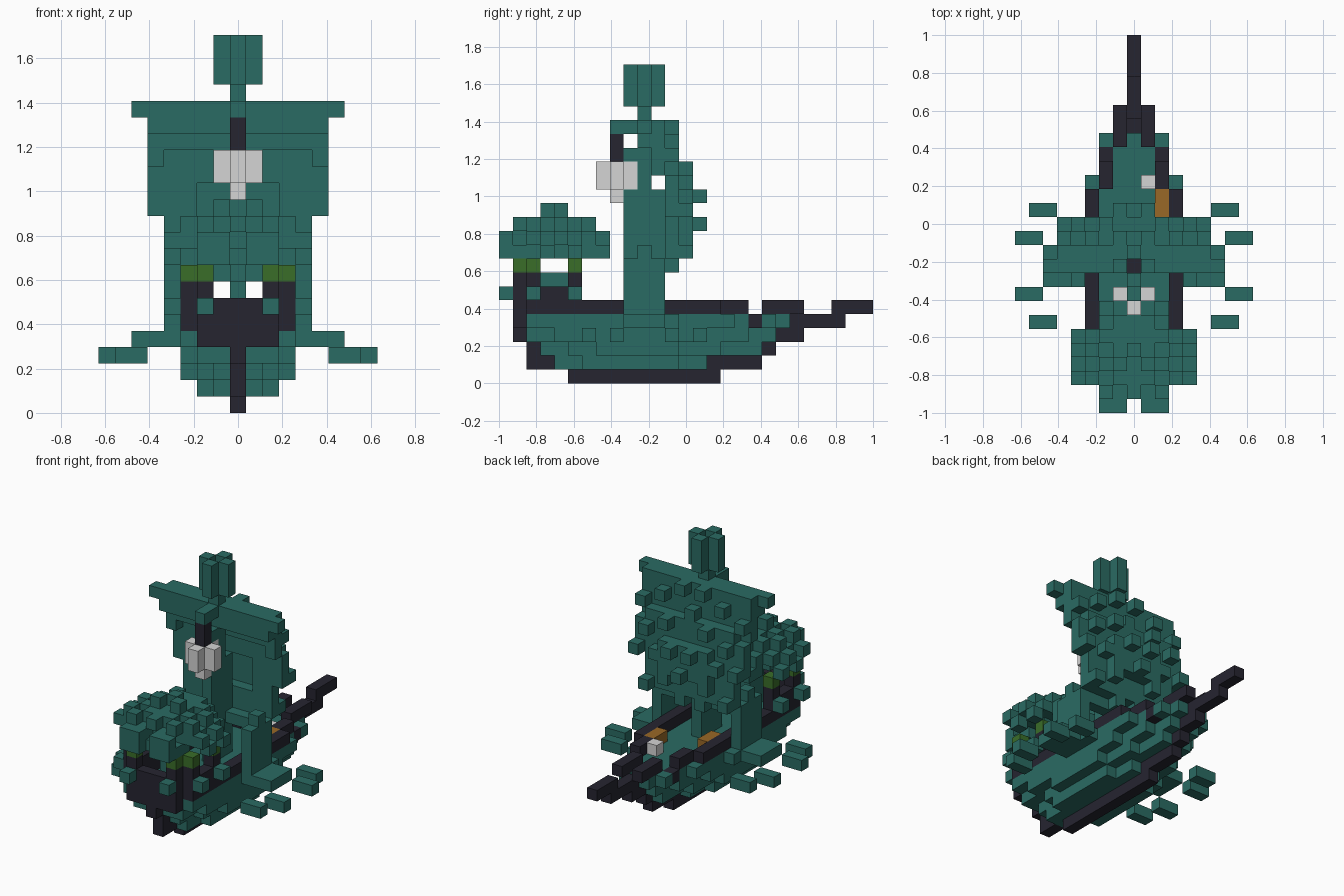
import bpy, bmesh
from mathutils import Vector

old = bpy.data.objects.get("Cube")
if old:
    bpy.data.objects.remove(old, do_unlink=True)

U = 2 / 27  # block size


def material(name, rgb):
    m = bpy.data.materials.new(name)
    m.use_nodes = True
    m.diffuse_color = (*rgb, 1)
    bsdf = m.node_tree.nodes["Principled BSDF"]
    bsdf.inputs["Base Color"].default_value = (*rgb, 1)
    bsdf.inputs["Roughness"].default_value = 0.9
    return m


green = material("sea green", (0.023, 0.147, 0.125))
dark = material("dark wood", (0.019, 0.018, 0.03))
white = material("pale grey", (0.66, 0.66, 0.66))
olive = material("olive", (0.042, 0.155, 0.022))
orange = material("amber", (0.32, 0.14, 0.02))


def box(cells, xs, ys, zs, mirror=False):
    """Fill an inclusive block range; x counts from the centre line."""
    for i in range(xs[0], xs[1] + 1):
        for j in range(ys[0], ys[1] + 1):
            for k in range(zs[0], zs[1] + 1):
                cells.add((i, j, k))
                if mirror:
                    cells.add((-i, j, k))


def build(name, cells, mat):
    """Turn a set of blocks into one mesh of its exposed faces."""
    bm = bmesh.new()
    for c in sorted(cells):
        mid = Vector((c[0] * U, (c[1] + 0.5) * U - 1, (c[2] + 0.5) * U))
        for axis in range(3):
            for s in (-1, 1):
                n = list(c)
                n[axis] += s
                if tuple(n) in cells:
                    continue
                corners = []
                for a, b in ((-1, -1), (1, -1), (1, 1), (-1, 1)):
                    v = Vector((0, 0, 0))
                    v[axis] = s
                    v[(axis + 1) % 3] = a * s
                    v[(axis + 2) % 3] = b
                    corners.append(bm.verts.new(mid + v * U / 2))
                bm.faces.new(corners)
    bmesh.ops.remove_doubles(bm, verts=bm.verts, dist=U / 100)
    me = bpy.data.meshes.new(name)
    bm.to_mesh(me)
    bm.free()
    me.materials.append(mat)
    bpy.context.collection.objects.link(bpy.data.objects.new(name, me))


# Hull: per level, runs of (first row, last row, half width)
hull = set()
levels = {
    1: ((4, 5, 1), (6, 12, 2), (13, 14, 1)),
    2: ((3, 4, 1), (5, 6, 2), (7, 12, 3), (13, 15, 2), (16, 18, 1)),
    3: ((2, 3, 2), (4, 14, 3), (15, 17, 2), (18, 19, 1)),
    4: ((2, 8, 3), (9, 12, 4), (13, 16, 3), (17, 17, 2), (18, 18, 1),
        (19, 19, 2)),
}
for k, runs in levels.items():
    for a, b, w in runs:
        box(hull, (-w, w), (a, b), (k, k))
box(hull, (1, 1), (20, 20), (4, 4), True)
build("hull", hull, green)

# Keel, stem and bowsprit rise in steps along the centre line
keel = set()
for a, b, k in ((5, 15, 0), (2, 3, 1), (15, 18, 1), (2, 2, 2), (19, 19, 2),
                (1, 1, 3), (20, 21, 3), (21, 24, 4), (24, 26, 5)):
    box(keel, (0, 0), (a, b), (k, k))
build("keel_and_bowsprit", keel, dark)

# Rails and stern wall
rail = set()
for i, a, b, k in ((3, 2, 15, 5), (3, 2, 4, 6), (2, 16, 17, 5),
                   (2, 18, 18, 4), (1, 19, 21, 5)):
    box(rail, (i, i), (a, b), (k, k), True)
box(rail, (-2, 2), (1, 1), (4, 5))
box(rail, (-1, 1), (1, 1), (6, 6))
build("rails_and_stern_wall", rail, dark)

# Oars and side platforms
oars = set()
for i, j in ((6, 14), (7, 12), (7, 8), (6, 6)):
    box(oars, (i, i + 1), (j, j), (3, 3), True)
build("oars", oars, green)
platforms = set()
box(platforms, (5, 6), (9, 11), (4, 4), True)
build("side_platforms", platforms, green)

# Canopy posts with coloured caps
posts, caps = set(), set()
for i, j in ((2, 1), (3, 2), (3, 5)):
    box(posts, (i, i), (j, j), (5, 7), True)
    box(caps, (i, i), (j, j), (8, 8), True)
build("canopy_posts", posts, dark)
build("post_caps", caps, olive)

# Small stern fittings and helm
fittings = set()
for i, j in ((2, 0), (4, 2), (4, 5)):
    box(fittings, (i, i), (j, j), (6, 6), True)
box(fittings, (0, 0), (3, 4), (5, 7))
build("stern_fittings", fittings, green)

# Leafy canopy, domed, with notched edges
canopy = set()
box(canopy, (-2, 2), (1, 7), (9, 10))
box(canopy, (-4, 4), (2, 5), (9, 10))
box(canopy, (1, 2), (0, 0), (9, 10), True)
box(canopy, (-2, 2), (1, 6), (11, 11))
box(canopy, (-3, 3), (2, 5), (11, 11))
box(canopy, (-1, 1), (3, 4), (12, 12))
for i, j, k in sorted(canopy):
    rim = abs(i) == 4 or j in (1, 7) or k == 12 or (k == 11 and abs(i) > 1)
    if rim and (i + j + k) % 2:
        canopy.discard((i, j, k))
    if k == 9 and (i % 2 or j % 2) and abs(i) < 4 and 1 < j < 6:
        canopy.discard((i, j, k))
build("canopy", canopy, green)

# Mast with a deep lower trunk, yard and lookout nest
mast = set()
box(mast, (0, 0), (10, 10), (5, 19))
box(mast, (0, 0), (9, 11), (5, 13))
box(mast, (-6, 6), (10, 10), (18, 18))
box(mast, (0, 0), (8, 9), (18, 18))
box(mast, (0, 0), (9, 9), (16, 16))
build("mast_and_yard", mast, green)
nest = set()
box(nest, (1, 1), (10, 10), (20, 22), True)
for j in (9, 11):
    box(nest, (0, 0), (j, j), (20, 22))
build("lookout_nest", nest, green)
build("nest_floor", {(0, 10, 20)}, dark)

# Billowing sail, deepest low in the middle, dotted with raised blocks
sail = set()
for k in range(8, 19):
    width = 5 if k > 11 else 4
    for i in range(-width, width + 1):
        if k > 15:
            row = 11
        elif k == 15:
            row = 11 if abs(i) == 5 else 12
        elif k == 8:
            row = 11
        else:
            row = 13 if k in (11, 12, 13) and abs(i) < 3 else 12
        front = 10 if k == 17 else row
        stud = 1 if (abs(i) + 2 * k) % 5 == 2 else 0
        box(sail, (i, i), (front, row + stud), (k, k))
box(sail, (5, 5), (13, 13), (12, 12), True)
build("sail", sail, green)

# Stepped rigging from the hull sides up to the lower sail corners
rigging = set()
for j, top in ((9, 8), (10, 9), (11, 7)):
    box(rigging, (4, 4), (j, j), (5, top), True)
build("side_rigging", rigging, green)

# Hanging lantern on its rope
rope = set()
box(rope, (0, 0), (8, 8), (16, 17))
build("lantern_rope", rope, dark)
lantern = {(0, 8, 13)}
box(lantern, (-1, 1), (8, 8), (14, 15))
box(lantern, (0, 0), (7, 9), (14, 15))
build("lantern", lantern, white)

# Deck cargo
cargo = set()
box(cargo, (2, 2), (14, 15), (5, 5))
box(cargo, (-2, -2), (12, 13), (5, 5))
build("deck_crates", cargo, orange)
build("bow_lamp", {(1, 16, 5)}, white)
